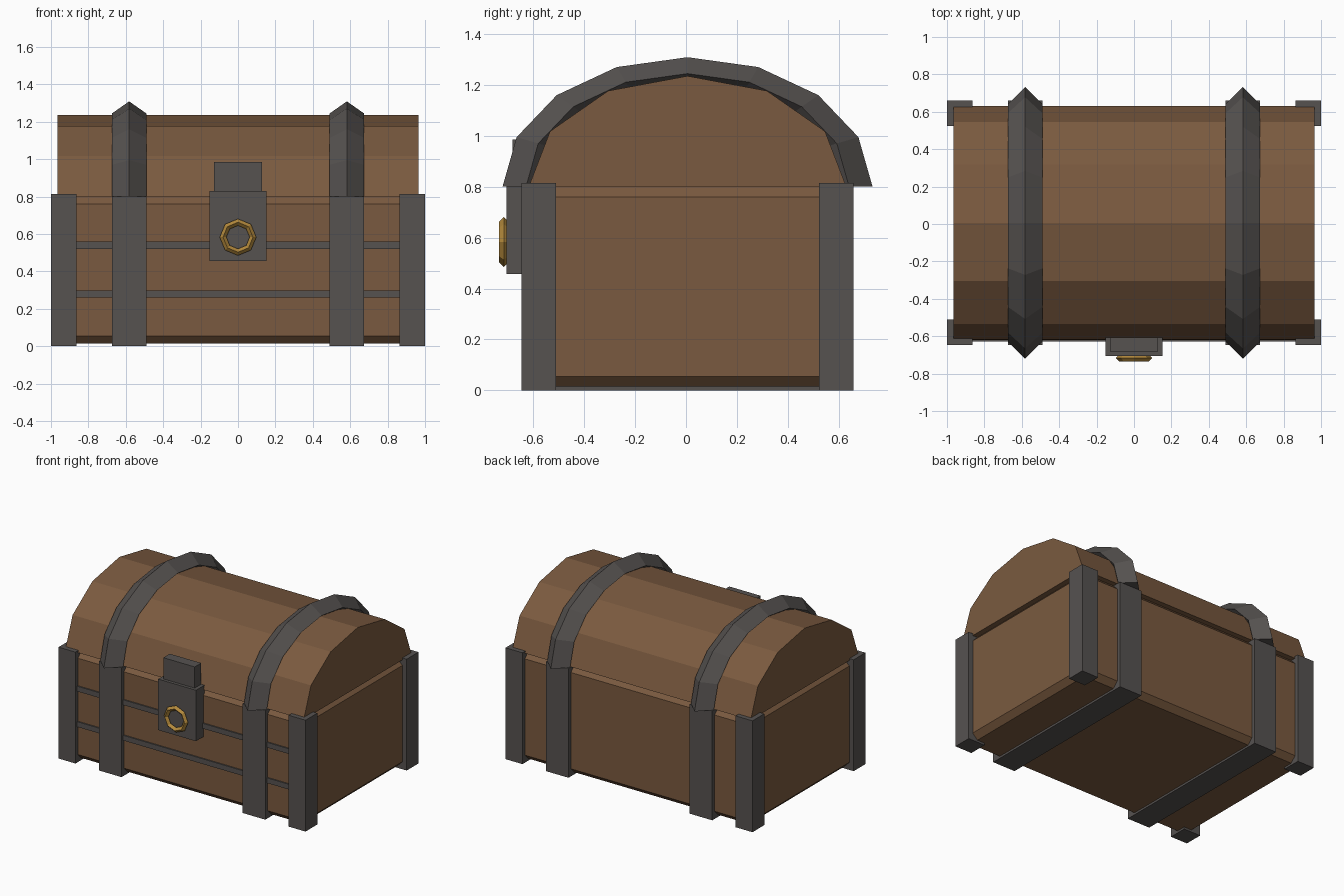
import bpy, bmesh, math
from mathutils import Vector

if "Cube" in bpy.data.objects:
    bpy.data.objects.remove(bpy.data.objects["Cube"])

OY = 0.006  # the chest sits slightly back because the lock sticks out in front


def material(name, rgb):
    m = bpy.data.materials.new(name)
    m.diffuse_color = (*rgb, 1)
    m.use_nodes = True
    m.node_tree.nodes["Principled BSDF"].inputs["Base Color"].default_value = m.diffuse_color
    return m


WOOD = material("brown wood", (0.195, 0.102, 0.050))
IRON = material("dark iron", (0.093, 0.085, 0.081))
GOLD = material("gold", (0.45, 0.25, 0.045))


def finish(name, bm, mat):
    bmesh.ops.recalc_face_normals(bm, faces=bm.faces)
    me = bpy.data.meshes.new(name)
    bm.to_mesh(me)
    bm.free()
    me.materials.append(mat)
    ob = bpy.data.objects.new(name, me)
    bpy.context.collection.objects.link(ob)
    return ob


def box(name, lo, hi, mat, bevel=0):
    bm = bmesh.new()
    bmesh.ops.create_cube(bm, size=1)
    lo, hi = Vector(lo), Vector(hi)
    for v in bm.verts:
        v.co = (lo + hi) / 2 + v.co * (hi - lo)
    if bevel:
        bmesh.ops.bevel(bm, geom=bm.edges[:], offset=bevel, segments=1,
                        profile=0.5, affect='EDGES')
    return finish(name, bm, mat)


def bridge(bm, rings, closed):
    """Join equal loops of vertices into a skin, with end caps if not closed."""
    n, count = len(rings[0]), len(rings)
    for i in range(count if closed else count - 1):
        a, b = rings[i], rings[(i + 1) % count]
        for j in range(n):
            k = (j + 1) % n
            bm.faces.new((a[j], a[k], b[k], b[j]))
    if not closed:
        bm.faces.new(rings[0])
        bm.faces.new(rings[-1])


# Wooden body with chamfered edges
box("chest_body", (-0.965, -0.625 + OY, 0.015), (0.965, 0.625 + OY, 0.8), WOOD, 0.04)

# Rounded lid: six-sided half barrel
bm = bmesh.new()
angles = [math.pi * i / 6 for i in range(7)]
bridge(bm, [[bm.verts.new((x, OY + 0.624 * math.cos(a), 0.8 + 0.435 * math.sin(a)))
             for a in angles] for x in (-0.965, 0.965)], False)
finish("lid", bm, WOOD)

for sx, side in ((-1, "left"), (1, "right")):
    # Corner posts
    for sy, end in ((-1, "front"), (1, "back")):
        xs = sorted((sx * 0.863, sx * 1.0))
        ys = sorted((sy * 0.517, sy * 0.653))
        box(f"{side}_{end}_corner_post", (xs[0], ys[0] + OY, 0),
            (xs[1], ys[1] + OY, 0.815), IRON)

    # Flat band round the body
    cx = sx * 0.582
    box(f"{side}_body_band", (cx - 0.092, -0.653 + OY, 0),
        (cx + 0.092, 0.653 + OY, 0.8), IRON)

    # Arched lid band: half ring of diamond section, flattened in height
    bm = bmesh.new()
    rings = []
    for i in range(9):
        a = math.pi * i / 8
        ring = []
        for j in range(4):
            t = math.pi / 2 * j
            r = 0.635 + 0.092 * math.cos(t)
            ring.append(bm.verts.new((cx + 0.092 * math.sin(t),
                                      OY + r * math.cos(a), 0.8 + 0.7 * r * math.sin(a))))
        rings.append(ring)
    bridge(bm, rings, False)
    finish(f"{side}_lid_band", bm, IRON)

# Two thin strips across the front
for name, z in (("upper", 0.54), ("lower", 0.28)):
    box(f"{name}_front_strip", (-0.87, -0.634 + OY, z - 0.019),
        (0.87, -0.6 + OY, z + 0.019), IRON)

# Lock plate and hasp
box("lock_plate", (-0.153, -0.705, 0.457), (0.153, -0.607, 0.83), IRON)
box("lock_hasp", (-0.127, -0.682, 0.82), (0.127, -0.607, 0.985), IRON)

# Gold keyhole ring: eight sides, diamond section
bm = bmesh.new()
rings = []
for i in range(8):
    a = math.pi / 4 * i
    ring = []
    for j in range(4):
        t = math.pi / 2 * j
        r = 0.08 + 0.018 * math.cos(t)
        ring.append(bm.verts.new((r * math.cos(a), -0.716 + 0.018 * math.sin(t),
                                  0.583 + r * math.sin(a))))
    rings.append(ring)
bridge(bm, rings, True)
finish("keyhole_ring", bm, GOLD)
